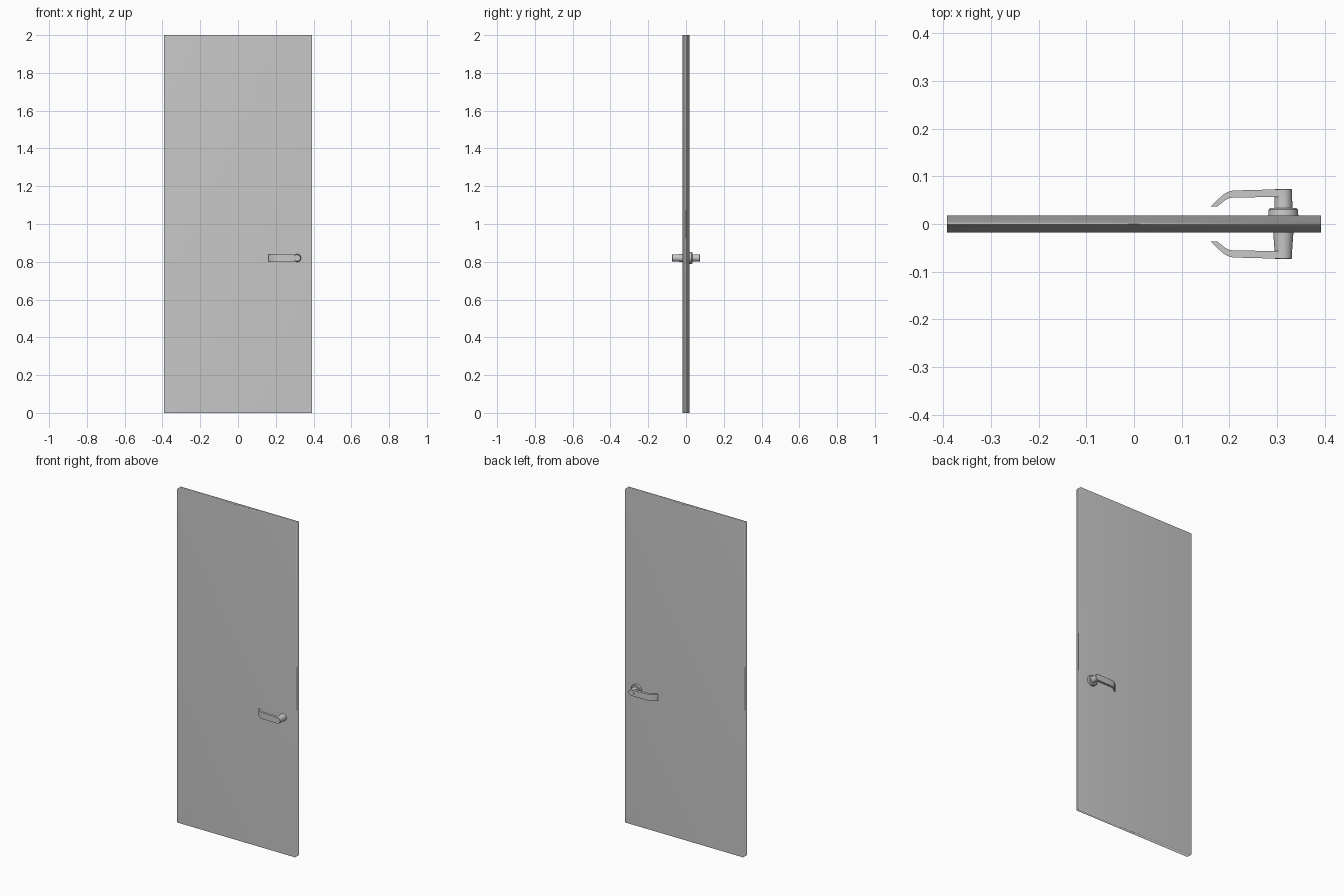
import bpy, bmesh, math
from mathutils import Matrix

cube = bpy.data.objects.get("Cube")
if cube:
    bpy.data.objects.remove(cube, do_unlink=True)

HALF_T = 0.018           # half the door's thickness
HX, HZ = 0.313, 0.82     # handle axis
SEGMENTS = 32

grey = bpy.data.materials.new("light grey")
grey.use_nodes = True
colour = (0.58, 0.58, 0.58, 1)
grey.diffuse_color = colour
grey.node_tree.nodes["Principled BSDF"].inputs["Base Color"].default_value = colour


def add_object(name, bm, angle):
    """Make an object from bm, smooth below the given edge angle."""
    bmesh.ops.recalc_face_normals(bm, faces=bm.faces)
    mesh = bpy.data.meshes.new(name)
    bm.to_mesh(mesh)
    bm.free()
    mesh.materials.append(grey)
    ob = bpy.data.objects.new(name, mesh)
    bpy.context.collection.objects.link(ob)
    bpy.ops.object.select_all(action='DESELECT')
    ob.select_set(True)
    bpy.context.view_layer.objects.active = ob
    bpy.ops.object.shade_smooth_by_angle(angle=math.radians(angle))
    return ob


def turned(name, rings, side):
    """Round part along y from (distance from door middle, radius) rings."""
    bm = bmesh.new()
    loops = []
    for d, r in rings:
        place = Matrix.Translation((HX, side * d, HZ)) @ Matrix.Rotation(math.pi / 2, 4, 'X')
        loops.append(bmesh.ops.create_circle(bm, segments=SEGMENTS, radius=r, matrix=place)["verts"])
    for a, b in zip(loops, loops[1:]):
        for i in range(SEGMENTS):
            j = (i + 1) % SEGMENTS
            bm.faces.new((a[i], a[j], b[j], b[i]))
    bm.faces.new(loops[0])
    bm.faces.new(loops[-1])
    add_object(name, bm, 35)


def lever(name, side):
    """Flat bar with a tip that bends back toward the door."""
    outline = [(HX, 0.0725), (0.25, 0.0715), (0.206, 0.070), (0.196, 0.067), (0.186, 0.061),
               (0.161, 0.037), (0.175, 0.037), (0.191, 0.050), (0.199, 0.054),
               (0.210, 0.0555), (0.25, 0.056), (HX, 0.057)]
    bm = bmesh.new()
    face = bm.faces.new([bm.verts.new((x, side * d, HZ - 0.0185)) for x, d in outline])
    out = bmesh.ops.extrude_face_region(bm, geom=[face])
    top = [v for v in out["geom"] if isinstance(v, bmesh.types.BMVert)]
    bmesh.ops.translate(bm, verts=top, vec=(0, 0, 0.037))
    add_object(name, bm, 35)


# Door slab, softly shaded around its narrow edges
bm = bmesh.new()
bmesh.ops.create_cube(bm, size=1, matrix=Matrix.Translation((0, 0, 1)) @ Matrix.Diagonal((0.783, 2 * HALF_T, 2, 1)))
door = add_object("door_panel", bm, 180)
soft = door.modifiers.new("soft_edges", 'WEIGHTED_NORMAL')
soft.mode = 'FACE_AREA'

# Handles on both sides, with a round rose on the back only
for label, side, base in (("front", -1, 0.0212), ("back", 1, 0.0195)):
    turned(label + "_handle_neck", [(0.017, base), (0.055, 0.0185), (0.072, 0.018), (0.073, 0.0172)], side)
    lever(label + "_lever", side)
turned("back_rose", [(0.017, 0.0315), (0.030, 0.0305), (0.0335, 0.0275)], 1)
